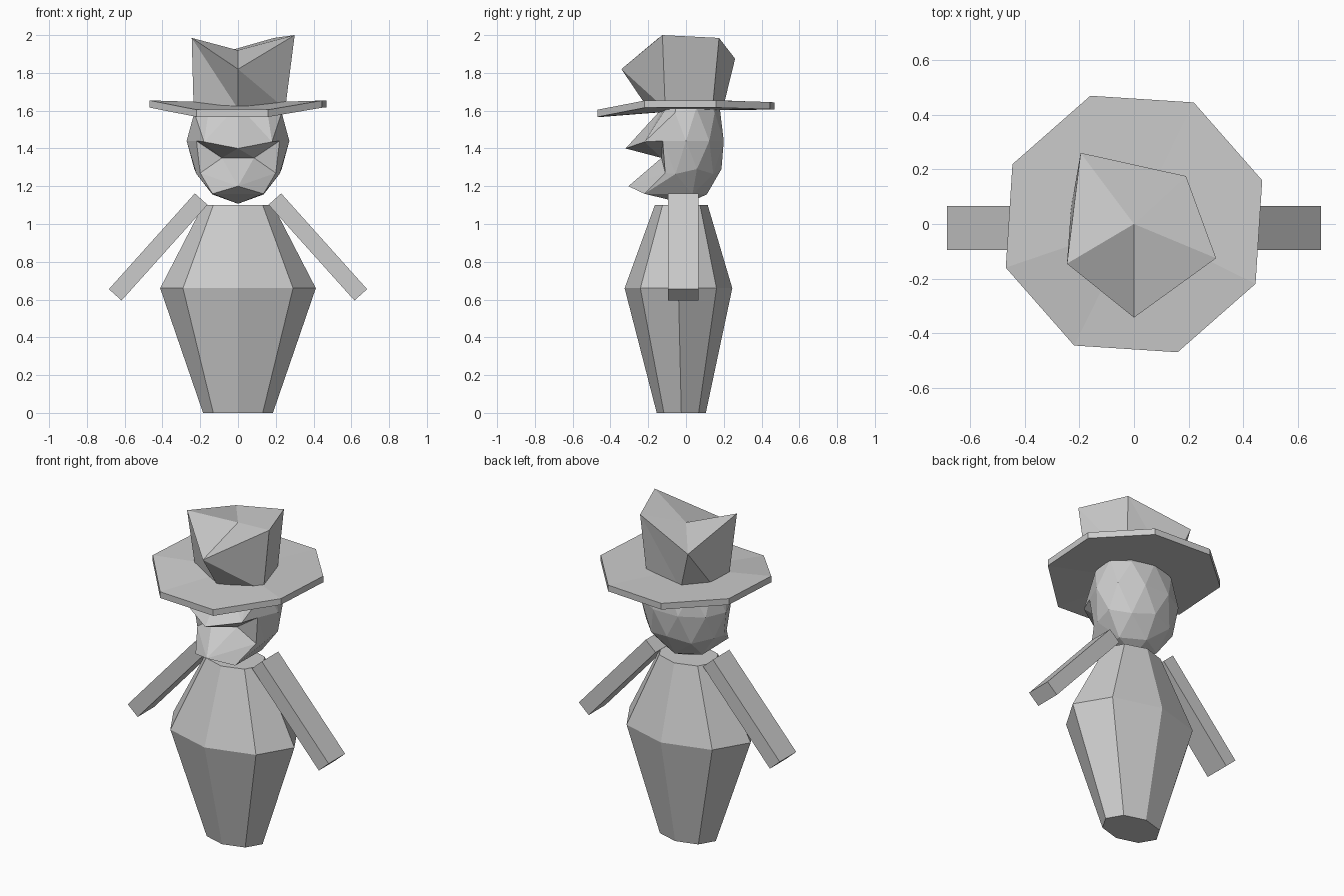
import bpy, bmesh, math
from mathutils import Matrix, Vector

old = bpy.data.objects.get("Cube")
if old:
    bpy.data.objects.remove(old, do_unlink=True)

GREY = (0.6, 0.6, 0.6, 1.0)
grey = bpy.data.materials.new("plain grey")
grey.use_nodes = True
grey.diffuse_color = GREY
grey.node_tree.nodes["Principled BSDF"].inputs["Base Color"].default_value = GREY


def finish(name, bm):
    """Turn a bmesh into a flat-shaded object."""
    bmesh.ops.recalc_face_normals(bm, faces=bm.faces)
    mesh = bpy.data.meshes.new(name)
    bm.to_mesh(mesh)
    bm.free()
    mesh.materials.append(grey)
    obj = bpy.data.objects.new(name, mesh)
    bpy.context.collection.objects.link(obj)
    return obj


def bridge(bm, low, high):
    """Join two rings of equal count with quads."""
    n = len(low)
    for i in range(n):
        j = (i + 1) % n
        bm.faces.new((low[i], low[j], high[j], high[i]))


# Body: three oval octagon rings (height, half width, half depth, centre y)
bm = bmesh.new()
rings = []
for z, rx, ry, cy in ((0, .185, .13, -.025), (.66, .412, .285, -.04), (1.1, .185, .14, -.025)):
    rings.append([bm.verts.new((rx * math.cos(i * math.pi / 4),
                                cy + ry * math.sin(i * math.pi / 4), z)) for i in range(8)])
for low, high in zip(rings, rings[1:]):
    bridge(bm, low, high)
bm.faces.new(rings[0])
bm.faces.new(rings[-1])
finish("body", bm)

# Arms: mirrored slanted bars
for side, name in ((1, "left_arm"), (-1, "right_arm")):
    top, end = Vector((side * .195, -.015, 1.132)), Vector((side * .65, -.015, .625))
    bm = bmesh.new()
    bmesh.ops.create_cube(bm, size=1)
    turn = (end - top).to_track_quat('Z', 'Y').to_matrix().to_4x4()
    angle = math.atan2(end.x - top.x, end.z - top.z)
    turn = Matrix.Rotation(angle, 4, 'Y')
    size = Matrix.Diagonal((.09, .16, (end - top).length, 1))
    bm.transform(Matrix.Translation((top + end) / 2) @ turn @ size)
    finish(name, bm)

# Head: faceted oval ball with the face pulled into shape
bm = bmesh.new()
bmesh.ops.create_icosphere(bm, subdivisions=2, radius=1)
bm.transform(Matrix.Rotation(-math.pi / 2, 4, 'Z'))
bm.verts.ensure_lookup_table()
# Pairs of direction on the ball and new position; mirrored where x is not zero
pulls = (
    ((0, -.89, .45), (0, -.32, 1.4)),         # nose tip
    ((0, -.53, .85), (0, -.11, 1.63)),        # nose bridge
    ((.5, -.69, .53), (.18, -.22, 1.435)),    # moustache
    ((.31, -.95, 0), (.085, -.13, 1.35)),     # inside of mouth
    ((.53, -.72, -.45), (.2, -.11, 1.27)),    # mouth corner
    ((0, -.85, -.53), (0, -.305, 1.2)),       # chin
    ((.31, -.43, -.85), (.135, -.22, 1.16)),  # jaw
)
moves = {}
for way, spot in pulls:
    for s in ((1, -1) if way[0] else (1,)):
        aim = Vector((s * way[0], way[1], way[2]))
        vert = min(bm.verts, key=lambda v: (v.co - aim).length)
        moves[vert] = Vector((s * spot[0], spot[1], spot[2]))
for v in bm.verts:
    v.co = moves.get(v, Vector((v.co.x * .272, v.co.y * .21, 1.44 + v.co.z * .333)))
finish("head", bm)

# Hat brim: octagon plate, dipped at the front and lifted at the sides
bm = bmesh.new()
layers = []
for drop in (.038, 0):
    ring = []
    for i in range(8):
        a = math.radians(18.8 + 45 * i)
        x, y = .495 * math.cos(a), .495 * math.sin(a)
        z = 1.605 if y < -.3 else 1.638 + .035 * abs(x)
        ring.append(bm.verts.new((x, y, z - drop)))
    centre = bm.verts.new((0, 0, 1.64 - drop))
    for i in range(8):
        bm.faces.new((ring[i], ring[(i + 1) % 8], centre))
    layers.append(ring)
bridge(bm, *layers)
finish("hat_brim", bm)

# Hat crown: crooked six-point base, five-point rim, sunken top
bm = bmesh.new()
base = [bm.verts.new((x, y, 1.61)) for x, y in
        ((0, -.2), (.25, -.11), (.17, .14), (-.1, .195), (-.23, .06), (-.235, -.08))]
rim = [bm.verts.new(p) for p in
       ((0, -.342, 1.82), (.3, -.125, 2), (.19, .175, 1.985), (-.195, .26, 1.875), (-.245, -.145, 1.985))]
dent = bm.verts.new((0, 0, 1.92))
for i in range(5):
    bm.faces.new((rim[i], rim[(i + 1) % 5], dent))
for i in range(4):
    bm.faces.new((rim[i], base[i], base[i + 1]))
for i in range(3):
    bm.faces.new((rim[i], base[i + 1], rim[i + 1]))
bm.faces.new((rim[3], base[4], rim[4]))
bm.faces.new((rim[4], base[4], base[5]))
bm.faces.new((rim[4], base[5], base[0]))
bm.faces.new((rim[4], base[0], rim[0]))
bm.faces.new(base)
finish("hat_crown", bm)
